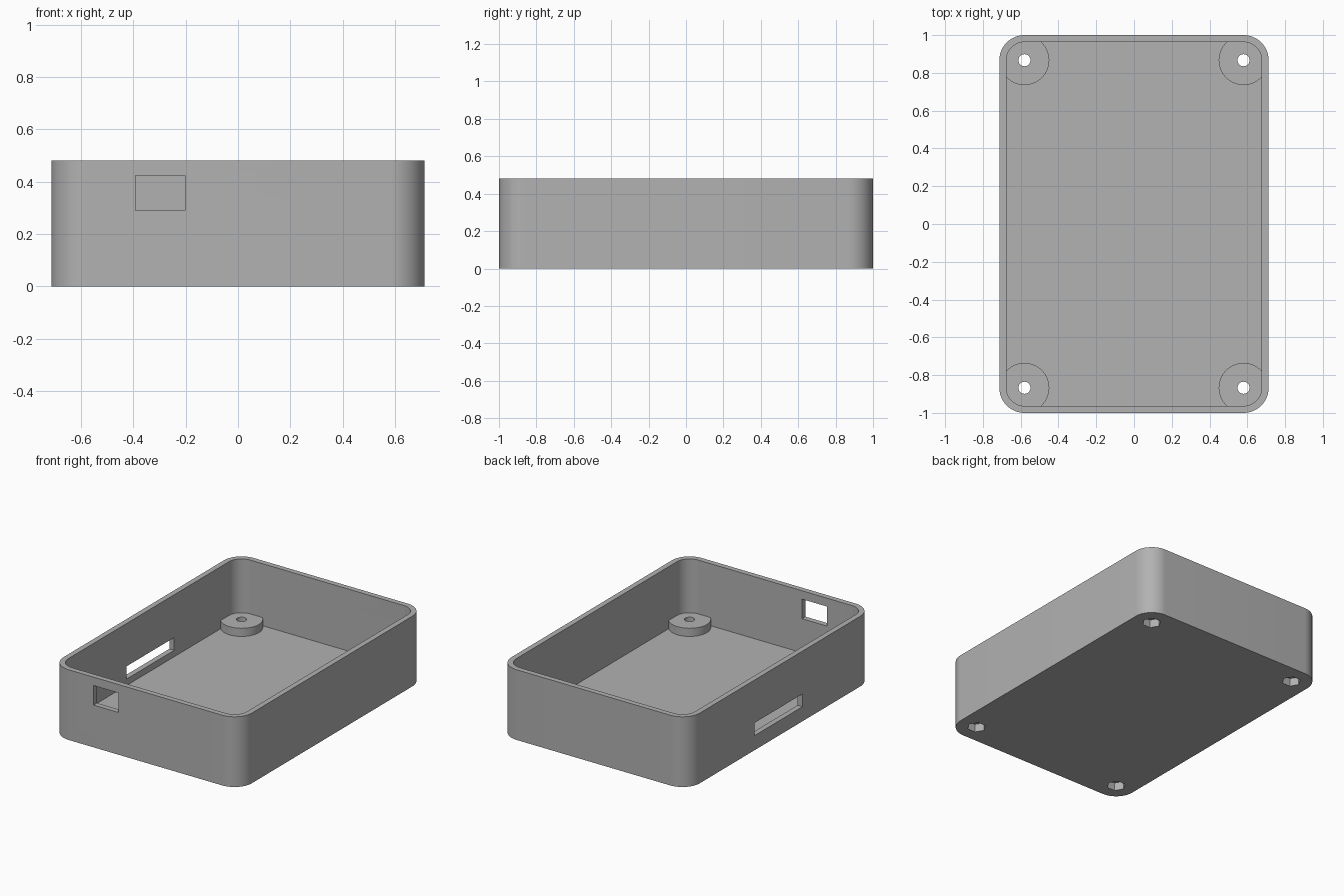
import bpy, bmesh, math

if "Cube" in bpy.data.objects:
    bpy.data.objects.remove(bpy.data.objects["Cube"])

HX, HY, H = 0.713, 1.0, 0.48      # half width, half length, height
R, WALL, FLOOR = 0.133, 0.037, 0.056
BOSS_TOP = 0.112
PX, PY = HX - R, HY - R           # corner / screw centres

grey = bpy.data.materials.new("grey plastic")
grey.diffuse_color = (0.445, 0.445, 0.445, 1)
grey.use_nodes = True
grey.node_tree.nodes["Principled BSDF"].inputs["Base Color"].default_value = grey.diffuse_color


def prism(name, pts, z0, z1):
    """Extrude a closed outline from z0 to z1."""
    bm = bmesh.new()
    face = bm.faces.new([bm.verts.new((x, y, z0)) for x, y in pts])
    ext = bmesh.ops.extrude_face_region(bm, geom=[face])
    bmesh.ops.translate(bm, vec=(0, 0, z1 - z0),
                        verts=[g for g in ext["geom"] if isinstance(g, bmesh.types.BMVert)])
    bmesh.ops.recalc_face_normals(bm, faces=bm.faces)
    me = bpy.data.meshes.new(name)
    bm.to_mesh(me)
    bm.free()
    me.materials.append(grey)
    ob = bpy.data.objects.new(name, me)
    bpy.context.collection.objects.link(ob)
    return ob


def rounded_rect(hx, hy, r, seg=14):
    pts = []
    for q, (sx, sy) in enumerate([(1, 1), (-1, 1), (-1, -1), (1, -1)]):
        for i in range(seg + 1):
            a = math.radians(90) * (q + i / seg)
            pts.append((sx * (hx - r) + r * math.cos(a), sy * (hy - r) + r * math.sin(a)))
    return pts


def circle(cx, cy, r, n):
    return [(cx + r * math.cos(2 * math.pi * i / n), cy + r * math.sin(2 * math.pi * i / n))
            for i in range(n)]


def rect(x0, x1, y0, y1):
    return [(x0, y0), (x1, y0), (x1, y1), (x0, y1)]


def boolean(target, tool, op):
    mod = target.modifiers.new(op, 'BOOLEAN')
    mod.operation, mod.solver, mod.object = op, 'EXACT', tool
    bpy.context.view_layer.objects.active = target
    bpy.ops.object.modifier_apply(modifier=mod.name)
    bpy.data.objects.remove(tool, do_unlink=True)


# Open tray with rounded corners
case = prism("enclosure_tray", rounded_rect(HX, HY, R), 0, H)
boolean(case, prism("cavity", rounded_rect(HX - WALL, HY - WALL, R - WALL), FLOOR, H + 0.1),
        'DIFFERENCE')

# Corner screw bosses with through holes and hexagonal nut pockets underneath
for sx in (-1, 1):
    for sy in (-1, 1):
        cx, cy = sx * PX, sy * PY
        boolean(case, prism("boss", circle(cx, cy, R - 0.0015, 56), 0.02, BOSS_TOP), 'UNION')
        boolean(case, prism("screw_hole", circle(cx, cy, 0.032, 32), -0.1, 0.2), 'DIFFERENCE')
        boolean(case, prism("nut_pocket", circle(cx, cy, 0.06, 6), -0.1, 0.055), 'DIFFERENCE')

# Front port opening and long slot in the left wall
boolean(case, prism("port_cut", rect(-0.392, -0.203, -1.1, -0.9), 0.289, 0.4225), 'DIFFERENCE')
boolean(case, prism("slot_cut", rect(-0.8, -0.6, -0.24, 0.276), 0.10, 0.187), 'DIFFERENCE')

# Smooth the rounded corners, keep edges crisp
bpy.ops.object.select_all(action='DESELECT')
case.select_set(True)
bpy.context.view_layer.objects.active = case
bpy.ops.object.shade_smooth_by_angle(angle=math.radians(30))
